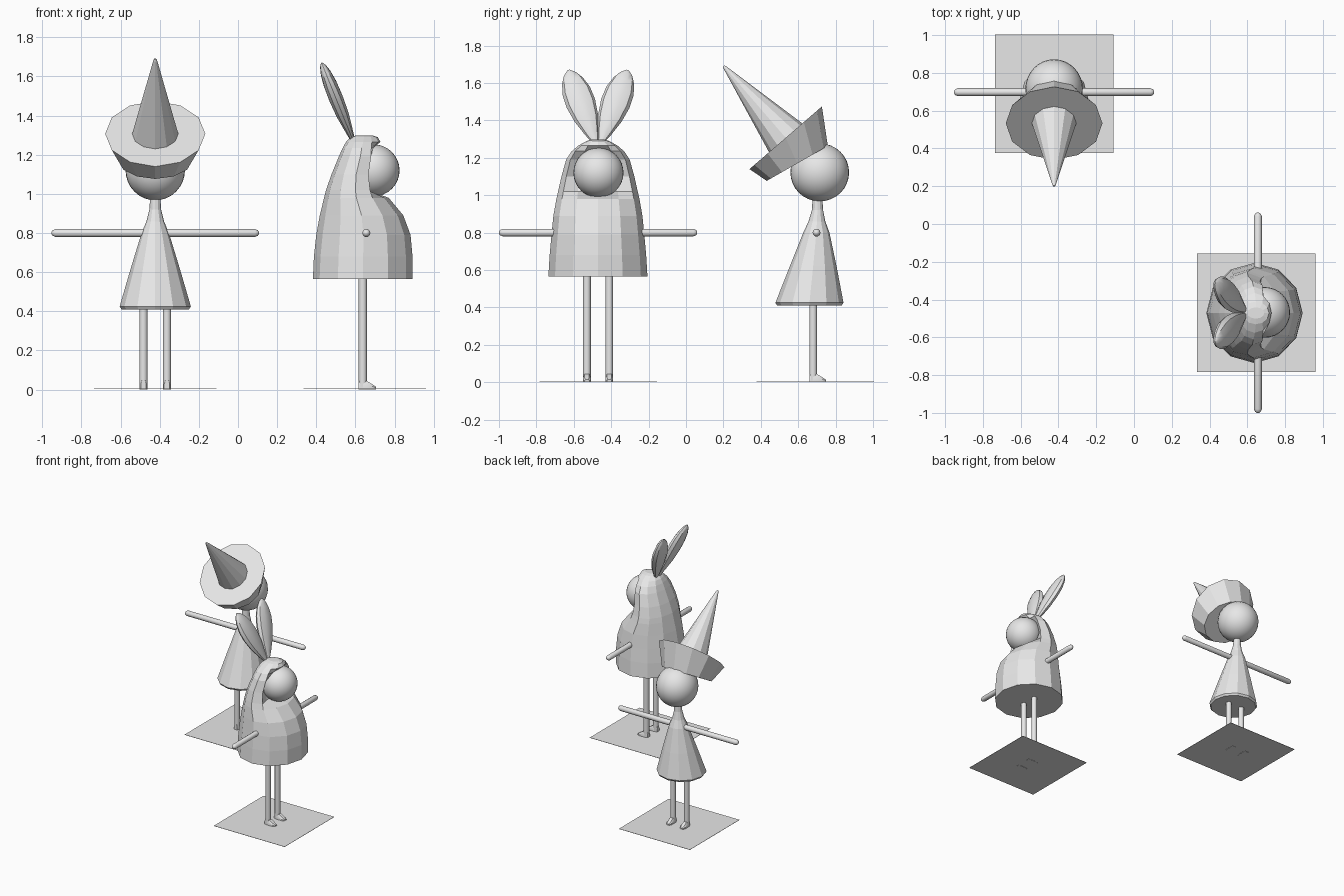
import bpy, bmesh, math
from mathutils import Vector, Matrix

if "Cube" in bpy.data.objects:
    bpy.data.objects.remove(bpy.data.objects["Cube"])

grey = bpy.data.materials.new("plain grey")
grey.diffuse_color = (0.8, 0.8, 0.8, 1)
grey.use_nodes = True
grey.node_tree.nodes["Principled BSDF"].inputs["Base Color"].default_value = grey.diffuse_color


def finish(bm, name, smooth=None):
    bmesh.ops.recalc_face_normals(bm, faces=bm.faces)
    me = bpy.data.meshes.new(name)
    bm.to_mesh(me)
    bm.free()
    me.materials.append(grey)
    ob = bpy.data.objects.new(name, me)
    bpy.context.collection.objects.link(ob)
    if smooth:
        bpy.ops.object.select_all(action='DESELECT')
        ob.select_set(True)
        bpy.context.view_layer.objects.active = ob
        bpy.ops.object.shade_smooth_by_angle(angle=math.radians(smooth))
    return ob


def loft(name, rings, smooth=None, caps=(True, True)):
    """Skin a list of equal-length point rings."""
    bm = bmesh.new()
    loops = [[bm.verts.new(p) for p in r] for r in rings]
    n = len(loops[0])
    for a, b in zip(loops, loops[1:]):
        for i in range(n):
            j = (i + 1) % n
            bm.faces.new((a[i], a[j], b[j], b[i]))
    if caps[0]:
        bm.faces.new(loops[0][::-1])
    if caps[1]:
        bm.faces.new(loops[-1])
    return finish(bm, name, smooth)


def ring(c, u, v, ru, rv, n=12):
    c, u, v = Vector(c), Vector(u), Vector(v)
    return [c + u * ru * math.cos(2 * math.pi * i / n) + v * rv * math.sin(2 * math.pi * i / n)
            for i in range(n)]


def sphere(name, c, scale):
    bm = bmesh.new()
    bmesh.ops.create_uvsphere(bm, u_segments=32, v_segments=16, radius=1)
    bmesh.ops.transform(bm, matrix=Matrix.Translation(c) @ Matrix.Diagonal((*scale, 1)), verts=bm.verts)
    finish(bm, name, 60)


X, Y, Z = Vector((1, 0, 0)), Vector((0, 1, 0)), Vector((0, 0, 1))


def limbs(who, c, fwd, hip):
    """Ground plate, arm bar, two legs and two feet around the leg centre c."""
    c = Vector(c)
    side = Vector((-fwd.y, fwd.x, 0))
    # ground plate
    m = c + fwd * 0.01
    loft(who + "_ground_plate", [[m + Vector((sx * 0.314, sy * 0.314, z)) for sx, sy in
                                  ((-1, -1), (1, -1), (1, 1), (-1, 1))] for z in (0.002, 0.004)])
    # both arms in one bar with rounded ends
    a = c + fwd * 0.018 + Z * 0.80
    prof = [(-0.53, 0.006), (-0.524, 0.015), (-0.51, 0.021), (0.51, 0.021), (0.524, 0.015), (0.53, 0.006)]
    loft(who + "_arms", [ring(a + side * t, fwd, Z, r, r, 10) for t, r in prof], 60)
    for k, s in (("left", 1), ("right", -1)):
        p = c + side * s * 0.06
        loft(f"{who}_{k}_leg", [ring(p + Z * z, fwd, side, 0.021, 0.021, 12) for z in (0.01, hip)], 40)
        # foot sections from heel to toe: distance, half width, height
        secs = [(-0.021, 0.014, 0.045), (0, 0.021, 0.048), (0.022, 0.021, 0.043),
                (0.05, 0.021, 0.026), (0.068, 0.013, 0.014)]
        loft(f"{who}_{k}_foot", [[p + fwd * d + side * w * q + Z * z for q, z in
                                  ((-1, 0), (1, 0), (1, h * 0.6), (0.6, h), (-0.6, h), (-1, h * 0.6))]
                                 for d, w, h in secs], 30)


# ---- figure with pointed hat, facing +y ----
limbs("witch", (-0.423, 0.68, 0), Y, 0.44)
dress = [(0.41, 0.66, 0.172), (0.425, 0.66, 0.182), (0.62, 0.68, 0.125), (0.80, 0.697, 0.07),
         (0.86, 0.70, 0.045), (0.92, 0.703, 0.03), (1.0, 0.703, 0.025)]
loft("witch_dress", [ring((-0.423, y, z), X, Y, r, r) for z, y, r in dress])
sphere("witch_head", (-0.423, 0.715, 1.122), (0.152, 0.157, 0.155))

# hat: flared brim and cone along a backward tilted axis
axis = Vector((0, -0.654, 0.756))
across = Vector((0, 0.756, 0.654))
top = Vector((-0.423, 0.533, 1.307))
loft("hat_brim", [ring((-0.423, 0.595, 1.17), X, (0, 0.868, 0.497), 0.188, 0.188),
                  ring(top, X, across, 0.256, 0.256)])
loft("hat_cone", [ring(top + axis * h, X, across, r, r) for h, r in
                  ((-0.01, 0.12), (0.495, 0.010), (0.507, 0.005))])

# ---- figure in eared robe, facing +x ----
limbs("rabbit", (0.638, -0.47, 0), X, 0.6)
# robe: height, back x, front x, half width, dented x of the face opening
robe = [(0.565, 0.383, 0.893, 0.265, None), (0.68, 0.388, 0.892, 0.258, None),
        (0.79, 0.40, 0.882, 0.248, None), (0.89, 0.418, 0.845, 0.238, None),
        (0.98, 0.44, 0.77, 0.222, None), (1.02, 0.45, 0.75, 0.213, 0.66),
        (1.10, 0.478, 0.73, 0.195, 0.63), (1.19, 0.515, 0.735, 0.17, 0.64),
        (1.235, 0.535, 0.73, 0.14, 0.69), (1.265, 0.552, 0.728, 0.105, None),
        (1.29, 0.575, 0.715, 0.06, None), (1.298, 0.60, 0.69, 0.03, None)]
rings = []
for z, x0, x1, w, dent in robe:
    r = ring(((x0 + x1) / 2, -0.471, z), X, Y, (x1 - x0) / 2, w)
    if dent:
        for i in (0, 1, -1):
            r[i].x = dent
    rings.append(r)
loft("rabbit_robe", rings)
sphere("rabbit_head", (0.692, -0.468, 1.12), (0.134, 0.134, 0.133))

# leaf shaped ears: fraction of length, half width, half thickness
leaf = [(0, 0.012, 0.012), (0.15, 0.038, 0.022), (0.35, 0.066, 0.034), (0.55, 0.080, 0.038),
        (0.72, 0.077, 0.036), (0.86, 0.058, 0.028), (0.95, 0.034, 0.017), (1, 0.008, 0.005)]
for k, s in (("left", 1), ("right", -1)):
    base = Vector((0.587, -0.47 + s * 0.012, 1.275))
    tip = Vector((0.428, -0.47 + s * 0.158, 1.668))
    d = (tip - base).normalized()
    thick = d.cross(Y).normalized()
    wide = thick.cross(d).normalized()
    loft(f"rabbit_{k}_ear", [ring(base.lerp(tip, t), wide, thick, w, h, 10) for t, w, h in leaf], 35)
